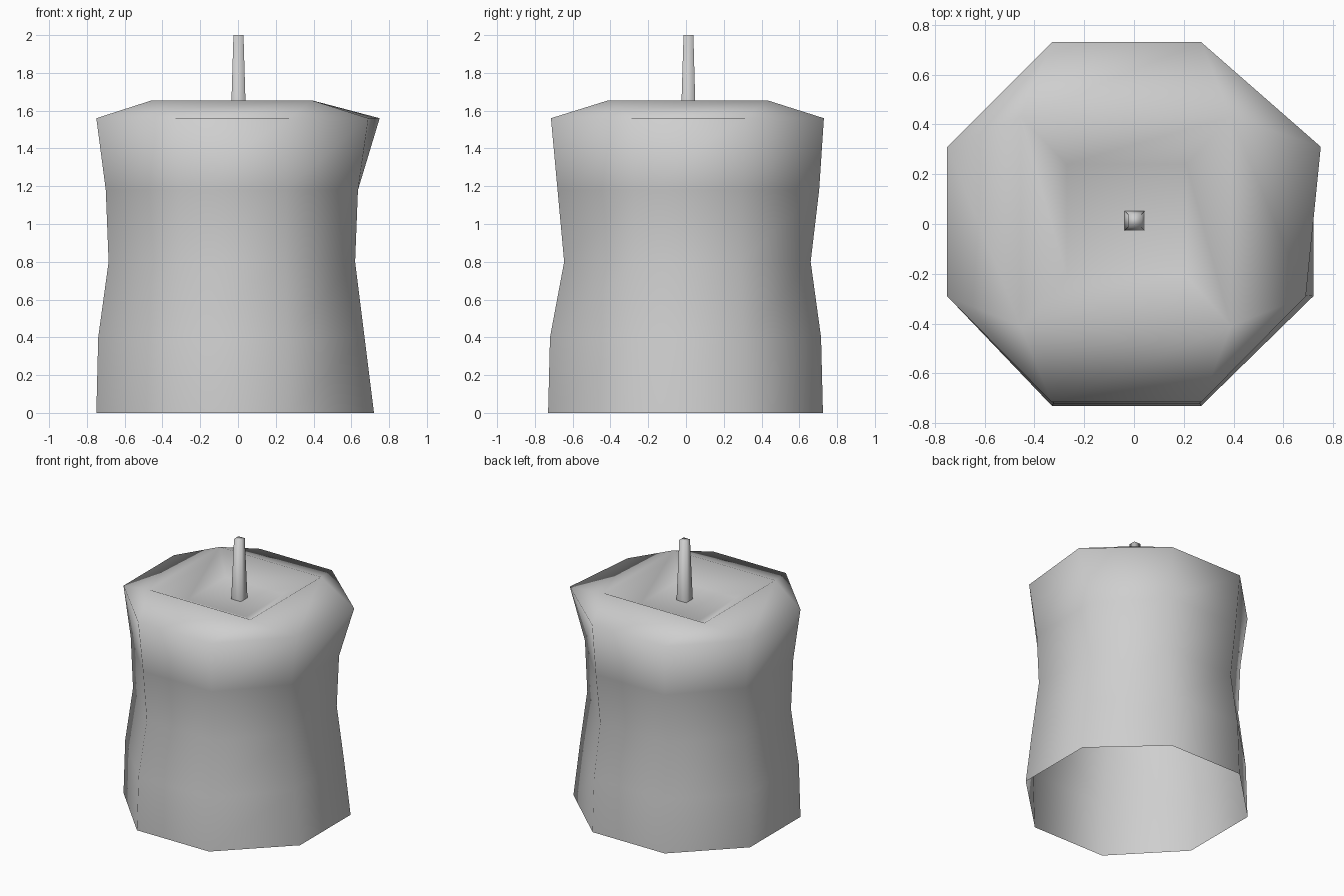
import bpy
import bmesh

cube = bpy.data.objects.get("Cube")
if cube:
    bpy.data.objects.remove(cube, do_unlink=True)

grey = bpy.data.materials.new("light grey")
COLOUR = (0.62, 0.62, 0.62, 1.0)
grey.diffuse_color = COLOUR
grey.use_nodes = True
grey.node_tree.nodes["Principled BSDF"].inputs["Base Color"].default_value = COLOUR


def finish(bm, name):
    """Turn a bmesh into a smooth-shaded grey object."""
    bmesh.ops.recalc_face_normals(bm, faces=bm.faces)
    for face in bm.faces:
        face.smooth = True
    mesh = bpy.data.meshes.new(name)
    bm.to_mesh(mesh)
    bm.free()
    mesh.materials.append(grey)
    obj = bpy.data.objects.new(name, mesh)
    bpy.context.collection.objects.link(obj)
    return obj


def square(bm, x0, x1, y0, y1, z):
    """Corners run front right, back right, back left, front left."""
    return [bm.verts.new((x, y, z))
            for x, y in ((x1, y0), (x1, y1), (x0, y1), (x0, y0))]


def octagon(bm, x0, x1, y0, y1, z, k):
    """Cut-corner square; k scales the length of the flat sides."""
    a, b, c, d = -0.33 * k, 0.27 * k, -0.29 * k, 0.31 * k
    points = ((b, y0), (x1, c), (x1, d), (b, y1),
              (a, y1), (x0, d), (x0, c), (a, y0))
    return [bm.verts.new((x, y, z)) for x, y in points]


def bridge(bm, low, high):
    n = len(low)
    for i in range(n):
        j = (i + 1) % n
        bm.faces.new((low[i], low[j], high[j], high[i]))


# Wax body: waisted octagonal wall, open underneath
bm = bmesh.new()
rings = [octagon(bm, *r) for r in (
    (-0.75, 0.72, -0.73, 0.725, 0.0, 1.0),
    (-0.74, 0.67, -0.72, 0.715, 0.4, 0.98),
    (-0.685, 0.62, -0.645, 0.66, 0.8, 0.93),
    (-0.70, 0.635, -0.68, 0.705, 1.18, 0.95),
    (-0.75, 0.75, -0.715, 0.73, 1.56, 1.0),
)]
# The upper edge leans out at the back on one side
rings[-1][1].co.x = 0.69
for low, high in zip(rings, rings[1:]):
    bridge(bm, low, high)

# Shoulder: octagon closing in to a square rim
top = rings[-1]
rim = square(bm, -0.455, 0.39, -0.41, 0.43, 1.655)
for i in range(4):
    a, b = top[2 * i], top[2 * i + 1]
    c = top[(2 * i + 2) % 8]
    bm.faces.new((a, b, rim[i]))
    bm.faces.new((b, c, rim[(i + 1) % 4], rim[i]))

# Shallow melted well with a flat floor
well = square(bm, -0.27, 0.21, -0.21, 0.24, 1.55)
bridge(bm, rim, well)
bm.faces.new(well)
finish(bm, "wax_body")

# Tapered square wick
bm = bmesh.new()
foot = square(bm, -0.038, 0.043, -0.027, 0.052, 1.54)
tip = square(bm, -0.024, 0.029, -0.013, 0.039, 2.0)
bridge(bm, foot, tip)
bm.faces.new(tip)
finish(bm, "wick")
